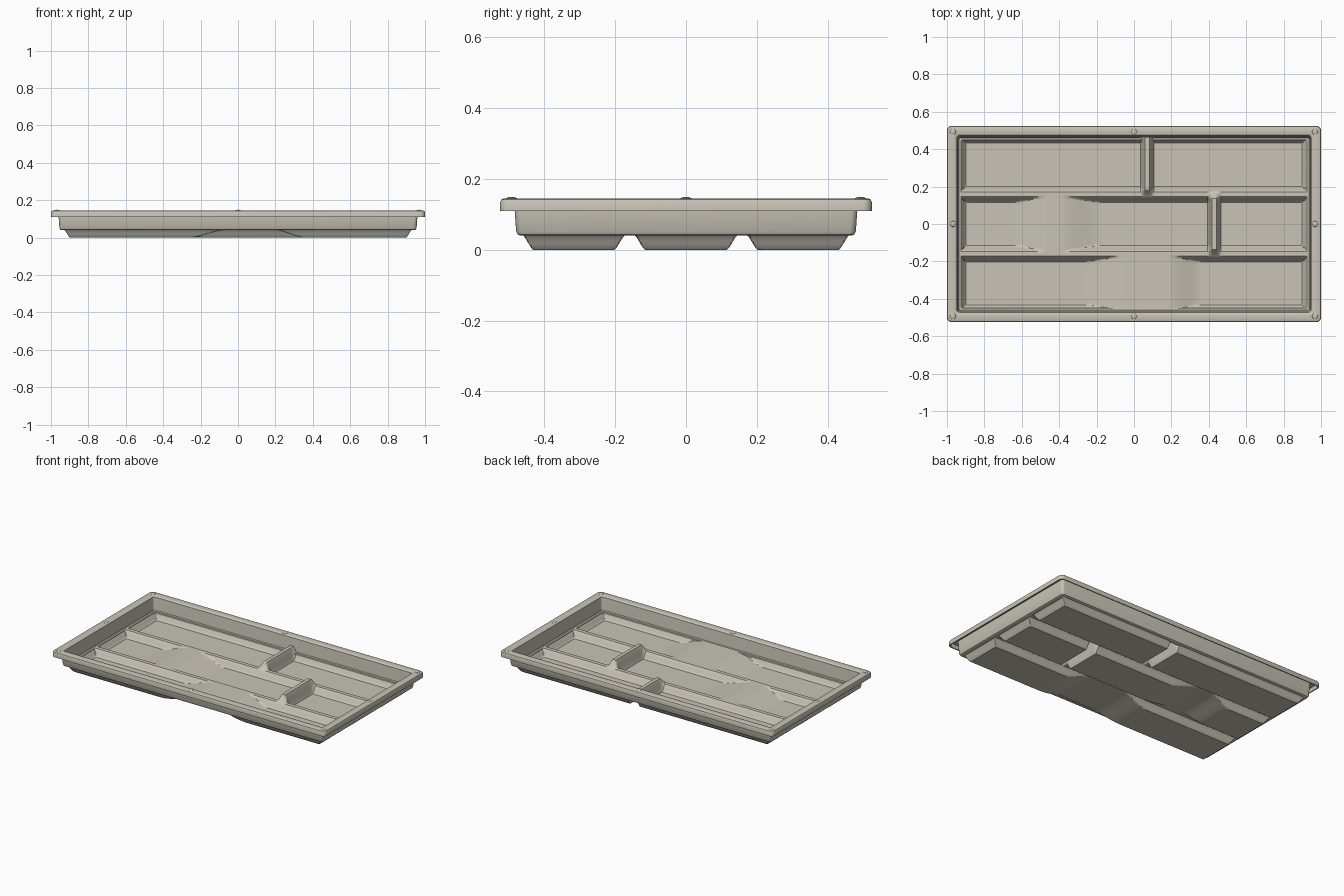
import bpy, bmesh, math

if "Cube" in bpy.data.objects:
    bpy.data.objects.remove(bpy.data.objects["Cube"])

mat = bpy.data.materials.new("warm_grey_plastic")
mat.diffuse_color = (0.58, 0.55, 0.47, 1)
mat.use_nodes = True
mat.node_tree.nodes["Principled BSDF"].inputs["Base Color"].default_value = mat.diffuse_color

HX, HY = 1.0, 0.525          # outer half sizes of the rim
LEDGE, FLOOR = 0.05, 0.008   # upper-surface heights of ridges and trough floors
SHELL = 0.008


def make_object(name, bm):
    bmesh.ops.recalc_face_normals(bm, faces=bm.faces)
    mesh = bpy.data.meshes.new(name)
    bm.to_mesh(mesh)
    bm.free()
    mesh.materials.append(mat)
    ob = bpy.data.objects.new(name, mesh)
    bpy.context.collection.objects.link(ob)
    bpy.ops.object.select_all(action='DESELECT')
    ob.select_set(True)
    bpy.context.view_layer.objects.active = ob
    bpy.ops.object.shade_smooth_by_angle(angle=math.radians(32))
    return ob


def rounded_rect(inset, z, seg=6):
    """Ring of points for the rim outline moved inwards by inset."""
    hx, hy, r = HX - inset, HY - inset, max(0.012, 0.026 - inset * 0.2)
    pts = []
    for k, (sx, sy) in enumerate([(1, 1), (-1, 1), (-1, -1), (1, -1)]):
        for i in range(seg + 1):
            a = math.pi / 2 * (k + i / seg)
            pts.append((sx * (hx - r) + r * math.cos(a),
                        sy * (hy - r) + r * math.sin(a), z))
    return pts


# Rim and outer wall: one closed section swept round the rectangle
section = [(0.075, LEDGE), (0.064, 0.051), (0.060, 0.056), (0.053, 0.138),
           (0.048, 0.143), (0.042, 0.145), (0.010, 0.145), (0.003, 0.142),
           (0.0, 0.135), (0.0, 0.110), (0.007, 0.110), (0.008, 0.136),
           (0.040, 0.136), (0.041, 0.110), (0.045, 0.052), (0.049, 0.044),
           (0.056, 0.040), (0.075, 0.040)]
bm = bmesh.new()
rings = [[bm.verts.new(p) for p in rounded_rect(d, z)] for d, z in section]
for a, b in zip(rings, rings[1:] + rings[:1]):
    n = len(a)
    for i in range(n):
        bm.faces.new((a[i], a[(i + 1) % n], b[(i + 1) % n], b[i]))
make_object("rim_and_wall", bm)


def ramp(v, a, b):
    """Nearly straight slope from 0 at a to 1 at b with softened ends."""
    t = min(1.0, max(0.0, (v - a) / (b - a)))
    return 0.5 * t + 0.5 * t * t * (3 - 2 * t)


def plateau(v, a, b, c, d):
    return min(ramp(v, a, b), 1 - ramp(v, c, d))


# Trough rows: y range at the ledge, then the raised hump along x
rows = [(-0.462, -0.172, (-0.25, -0.07, 0.20, 0.35)),
        (-0.146, 0.146, (-0.63, -0.48, -0.38, -0.19)),
        (0.172, 0.462, None)]
# Cross dividers: x centre, y start, y end, top height
dividers = [(0.07, 0.150, 0.60, 0.088), (0.43, -0.170, 0.170, 0.092)]
SIDE, END = 0.030, 0.032


def height(x, y):
    z = LEDGE
    for y0, y1, hump in rows:
        t = min(plateau(y, y0, y0 + SIDE, y1 - SIDE, y1),
                plateau(x, -0.93, -0.93 + END, 0.93 - END, 0.93))
        if hump:
            t = min(t, 1 - plateau(x, *hump))
        z -= (LEDGE - FLOOR) * t
    for cx, y0, y1, top in dividers:
        across = plateau(x, cx - 0.036, cx - 0.012, cx + 0.012, cx + 0.036)
        along = plateau(y, y0, y0 + 0.035, y1 - 0.035, y1)
        z = max(z, z + (LEDGE + (top - LEDGE) * along - z) * across
                * (1 if y0 < y < y1 else 0))
    return z


def stations(limit, step, spots):
    """Even grid lines plus finer ones around the given spots."""
    n = round(2 * limit / step)
    vals = {round(-limit + 2 * limit * i / n, 4) for i in range(n + 1)}
    for a, b in spots:
        vals |= {round(a + (b - a) * i / 6, 4) for i in range(7)}
    out = []
    for v in sorted(vals):
        if abs(v) <= limit and (not out or v - out[-1] > 0.0015):
            out.append(v)
    return out


# Trough sheet: three troughs with humps, ridges and cross dividers
x_spots = [(-0.93, -0.93 + END), (0.93 - END, 0.93)]
for cx, *_ in dividers:
    x_spots += [(cx - 0.036, cx - 0.012), (cx + 0.012, cx + 0.036)]
y_spots = []
for y0, y1, _ in rows:
    y_spots += [(y0, y0 + SIDE), (y1 - SIDE, y1)]
xs = stations(0.938, 0.02, x_spots)
ys = stations(0.464, 0.02, y_spots)
bm = bmesh.new()
grid = [[bm.verts.new((x, y, height(x, y))) for y in ys] for x in xs]
for i in range(len(xs) - 1):
    for j in range(len(ys) - 1):
        bm.faces.new((grid[i][j], grid[i + 1][j],
                      grid[i + 1][j + 1], grid[i][j + 1]))
# Underside copy of the sheet makes it a thin shell
top_faces = bm.faces[:]
copy = bmesh.ops.duplicate(bm, geom=bm.verts[:] + bm.edges[:] + top_faces)
for v in [g for g in copy["geom"] if isinstance(g, bmesh.types.BMVert)]:
    v.co.z -= SHELL
bmesh.ops.bridge_loops(bm, edges=[e for e in bm.edges if e.is_boundary])
make_object("trough_sheet", bm)

# Small stacking bumps on the rim
bm = bmesh.new()
for sx in (-1, 0, 1):
    for sy in (-1, 0, 1):
        if sx or sy:
            made = bmesh.ops.create_uvsphere(bm, u_segments=16, v_segments=8,
                                             radius=0.016)
            for v in made["verts"]:
                v.co.z *= 0.3
                v.co.x += sx * 0.968
                v.co.y += sy * 0.493
                v.co.z += 0.1445
make_object("rim_bumps", bm)
